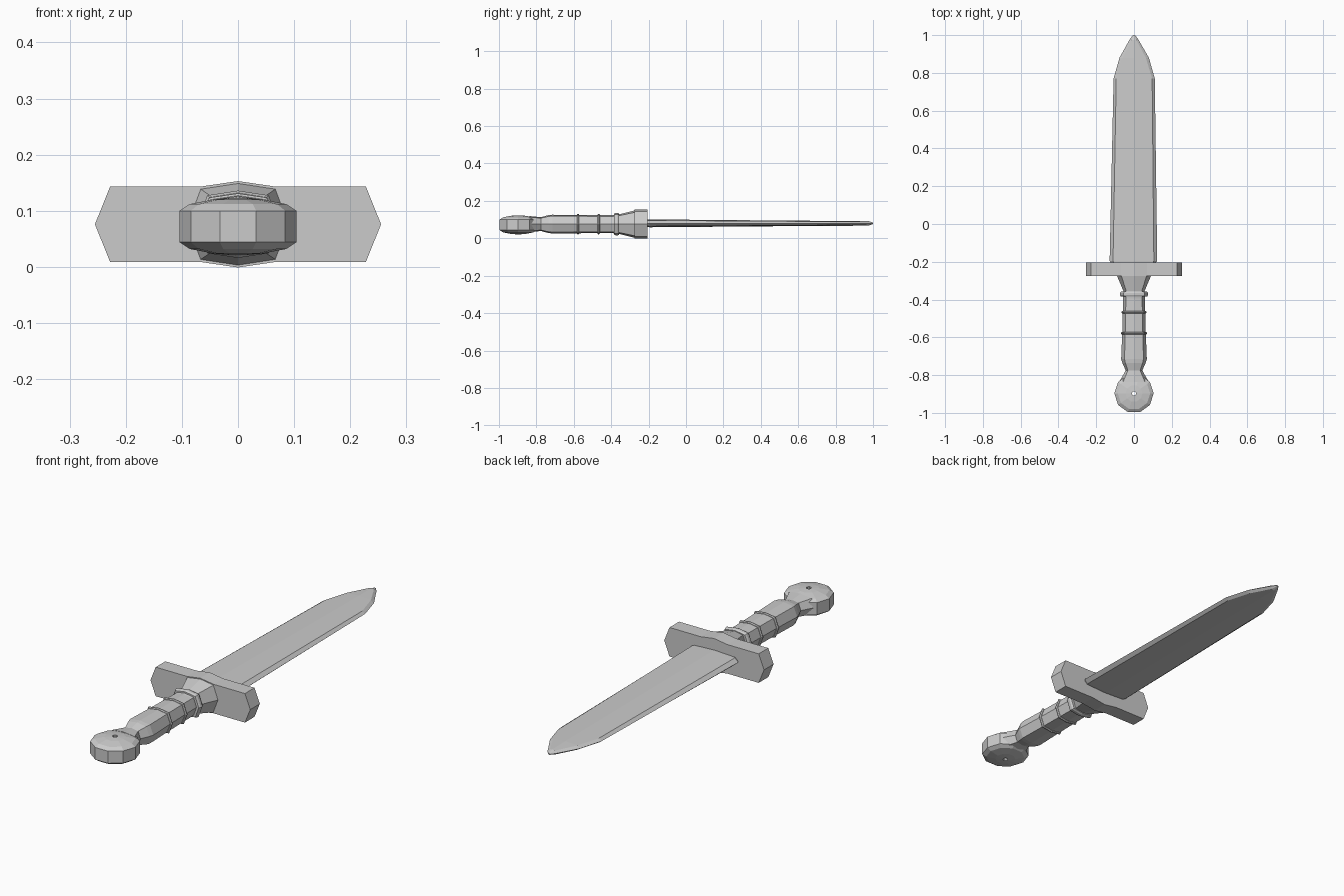
import bpy, bmesh
from math import sin, cos, tau

if "Cube" in bpy.data.objects:
    bpy.data.objects.remove(bpy.data.objects["Cube"])

CZ = 0.076  # mid-height of the dagger


def finish(bm, name):
    bmesh.ops.recalc_face_normals(bm, faces=bm.faces[:])
    mesh = bpy.data.meshes.new(name)
    bm.to_mesh(mesh)
    bm.free()
    obj = bpy.data.objects.new(name, mesh)
    bpy.context.collection.objects.link(obj)
    return obj


def loft(name, rings, caps=True, close=False):
    """Skin a list of equal-length point rings."""
    bm = bmesh.new()
    loops = [[bm.verts.new(p) for p in ring] for ring in rings]
    pairs = list(zip(loops, loops[1:]))
    if close:
        pairs.append((loops[-1], loops[0]))
    n = len(loops[0])
    for a, b in pairs:
        for i in range(n):
            j = (i + 1) % n
            bm.faces.new((a[i], a[j], b[j], b[i]))
    if caps:
        bm.faces.new(loops[0])
        bm.faces.new(loops[-1])
    return finish(bm, name)


def octagon(y, w, h, kx=0.74, kz=0.86):
    """Eight-sided grip section with ridges on top and sides."""
    pts = [(w, 0), (w * kx, h * kz), (0, h), (-w * kx, h * kz),
           (-w, 0), (-w * kx, -h * kz), (0, -h), (w * kx, -h * kz)]
    return [(x, y, CZ + z) for x, z in pts]


# Blade: y, centre x, edge half width, flat half width, half thickness
blade = [(-0.215, -0.003, 0.112, 0.100, 0.019), (-0.195, -0.003, 0.126, 0.108, 0.021),
         (0.77, 0.001, 0.109, 0.095, 0.013), (0.88, 0.001, 0.078, 0.062, 0.013),
         (0.975, 0.0, 0.024, 0.012, 0.012), (1.0, 0.0, 0.006, 0.003, 0.004)]
rings = []
for y, cx, w, f, t in blade:
    s = [(w, 0), (f, t * 0.75), (0, t), (-f, t * 0.75),
         (-w, 0), (-f, -t * 0.75), (0, -t), (f, -t * 0.75)]
    rings.append([(cx + x, y, CZ + 0.004 + z) for x, z in s])
loft("blade", rings)

# Crossguard: pointed bar with a slight central ridge
half = [(0, 0.077), (0.068, 0.067), (0.228, 0.067), (0.255, 0), (0.228, -0.067),
        (0.068, -0.067), (0, -0.077)]
outline = half + [(-x, z) for x, z in half[-2:0:-1]]
loft("crossguard", [[(x, y, CZ + z) for x, z in outline] for y in (-0.275, -0.205)])

# Grip: collar, wrapped handle and neck
grip = [(-0.27, 0.092, 0.074), (-0.355, 0.056, 0.053), (-0.395, 0.058, 0.048),
        (-0.57, 0.062, 0.049), (-0.715, 0.068, 0.050), (-0.735, 0.062, 0.048),
        (-0.775, 0.044, 0.037), (-0.836, 0.078, 0.043)]
loft("grip", [octagon(*s) for s in grip])

# Raised bands round the grip
for name, y, d, w, h in [("grip_band_upper", -0.371, 0.014, 0.074, 0.060),
                         ("grip_band_middle", -0.467, 0.006, 0.067, 0.055),
                         ("grip_band_lower", -0.578, 0.006, 0.070, 0.055)]:
    loft(name, [octagon(y - d, w * 0.93, h * 0.93), octagon(y - d * 0.4, w, h),
                octagon(y + d * 0.4, w, h), octagon(y + d, w * 0.93, h * 0.93)])

# Pommel: ten-sided domed disc with a small hole through it
profile = [(0.011, 0.051), (0.045, 0.048), (0.086, 0.040), (0.104, 0.028)]
profile += [(r, -z) for r, z in reversed(profile)]
loft("pommel", [[(r * cos(tau * i / 10), -0.897 + r * sin(tau * i / 10), 0.072 + z)
                 for i in range(10)] for r, z in profile], caps=False, close=True)
